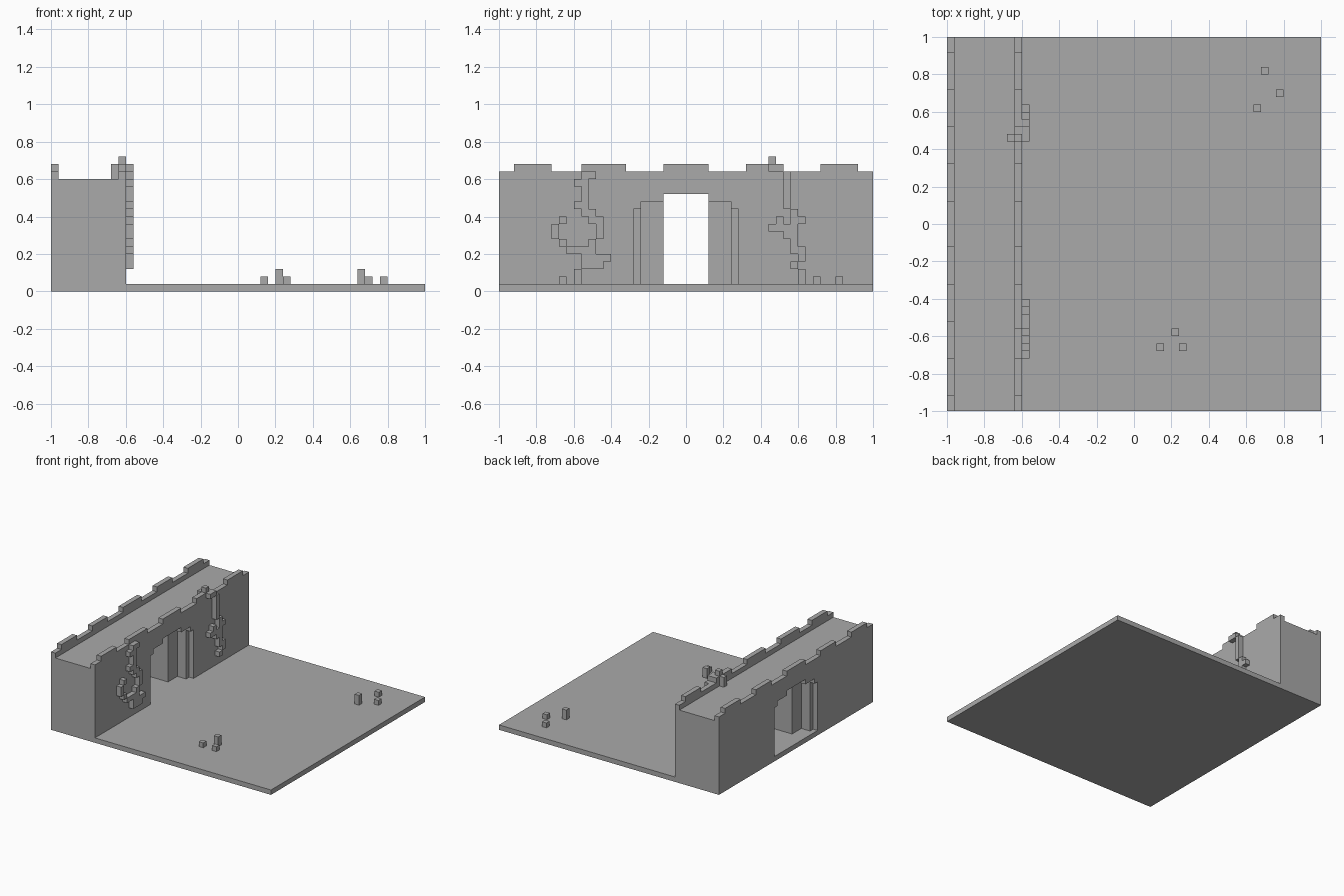
import bpy
import bmesh

U = 0.04  # block size

cube = bpy.data.objects.get("Cube")
if cube:
    bpy.data.objects.remove(cube, do_unlink=True)

stone = bpy.data.materials.new("stone_grey")
stone.use_nodes = True
GREY = (0.4, 0.4, 0.4, 1)
stone.diffuse_color = GREY
stone.node_tree.nodes["Principled BSDF"].inputs["Base Color"].default_value = GREY


def finish(name, bm):
    bmesh.ops.remove_doubles(bm, verts=bm.verts, dist=0.0005)
    bmesh.ops.recalc_face_normals(bm, faces=bm.faces)
    mesh = bpy.data.meshes.new(name)
    bm.to_mesh(mesh)
    bm.free()
    mesh.materials.append(stone)
    obj = bpy.data.objects.new(name, mesh)
    bpy.context.collection.objects.link(obj)
    return obj


def slab(name, x0, x1, profile):
    """Extrude a (y, z) outline from x0 to x1."""
    bm = bmesh.new()
    face = bm.faces.new([bm.verts.new((x0, y, z)) for y, z in profile])
    ext = bmesh.ops.extrude_face_region(bm, geom=[face])
    verts = [g for g in ext["geom"] if isinstance(g, bmesh.types.BMVert)]
    bmesh.ops.translate(bm, verts=verts, vec=(x1 - x0, 0, 0))
    return finish(name, bm)


def box(name, x0, x1, y0, y1, z0, z1):
    return slab(name, x0, x1, [(y0, z0), (y1, z0), (y1, z1), (y0, z1)])


def gate_wall(name, x0, x1, steps, top, merlons=()):
    """Wall layer with a stepped gate opening and an optional battlement."""
    right = [(steps[0][0], U)]
    for i, (half, z) in enumerate(steps):
        right.append((half, z))
        if i + 1 < len(steps):
            right.append((steps[i + 1][0], z))
    left = [(-y, z) for y, z in right]
    crest = [(1, U), (1, top)]
    for a, b in reversed(merlons):
        crest += [(b, top), (b, top + U), (a, top + U), (a, top)]
    crest += [(-1, top), (-1, U)]
    slab(name, x0, x1, left + right[::-1] + crest)


def vine(name, rows, first_col, top_row):
    """Blocky creeper on the wall face, keeping only the outer block faces."""
    cells = {(first_col + c, top_row - r) for r, row in enumerate(rows)
             for c, ch in enumerate(row) if ch == "#"}
    bm = bmesh.new()
    x0, x1 = -0.6, -0.6 + U
    for j, k in sorted(cells):
        corners = [(j, k), (j + 1, k), (j + 1, k + 1), (j, k + 1)]
        back, front = ([bm.verts.new((x, y * U, z * U)) for y, z in corners]
                       for x in (x0, x1))
        bm.faces.new(back)
        bm.faces.new(front)
        for i, (dj, dk) in enumerate([(0, -1), (1, 0), (0, 1), (-1, 0)]):
            if (j + dj, k + dk) not in cells:
                n = (i + 1) % 4
                bm.faces.new((back[i], back[n], front[n], front[i]))
    finish(name, bm)


# Ground plate
box("ground", -1, 1, -1, 1, 0, U)

# Gate wall in layers, stepping inward to the narrow passage
ARCH = [(0.28, 0.44), (0.24, 0.48), (0.12, 0.52)]
outer = [(0.32, 0.52), (0.72, 0.92)]
mirrored = [(-b, -a) for a, b in reversed(outer)]
back_merlons = mirrored + [(-0.12, 0.12)] + outer
front_merlons = [mirrored[0], (-0.56, -0.32)] + back_merlons[2:]
gate_wall("back_parapet_wall", -1, -0.96, ARCH, 0.64, back_merlons)
gate_wall("back_inner_wall", -0.96, -0.88, ARCH[1:], 0.6)
gate_wall("passage_wall", -0.88, -0.72, ARCH[2:], 0.6)
gate_wall("front_inner_wall", -0.72, -0.64, ARCH[1:], 0.6)
gate_wall("front_parapet_wall", -0.64, -0.6, ARCH, 0.64, front_merlons)

# Creepers on the courtyard face
vine("curled_vine", [
    "....##..",
    "...##...",
    "....#...",
    "....#...",
    "...##...",
    "....##..",
    ".#...##.",
    "#.....#.",
    "#.....#.",
    ".#...#..",
    "..####..",
    "....####",
    "....###."], -18, 15)
vine("hanging_vine", [
    "##...",
    "..#..",
    "..#..",
    "..#..",
    "..#..",
    "..#..",
    "...#.",
    ".#.##",
    "####.",
    "..##.",
    "...#.",
    "...##",
    "....#",
    "...#."], 11, 16)

# Hanging vine reaching over the battlement
box("vine_crest", -0.64, -0.6, 0.44, 0.48, 0.68, 0.72)
box("vine_root", -0.68, -0.64, 0.44, 0.48, 0.6, 0.68)

# Small plants on the ground: x, y, height in blocks
PLANTS = [(0.12, -0.68, 1), (0.24, -0.68, 1), (0.2, -0.6, 2),
          (0.64, 0.6, 2), (0.68, 0.8, 1), (0.76, 0.68, 1)]
for i, (x, y, h) in enumerate(PLANTS):
    box(f"plant_{i + 1}", x, x + U, y, y + U, U, U + h * U)
